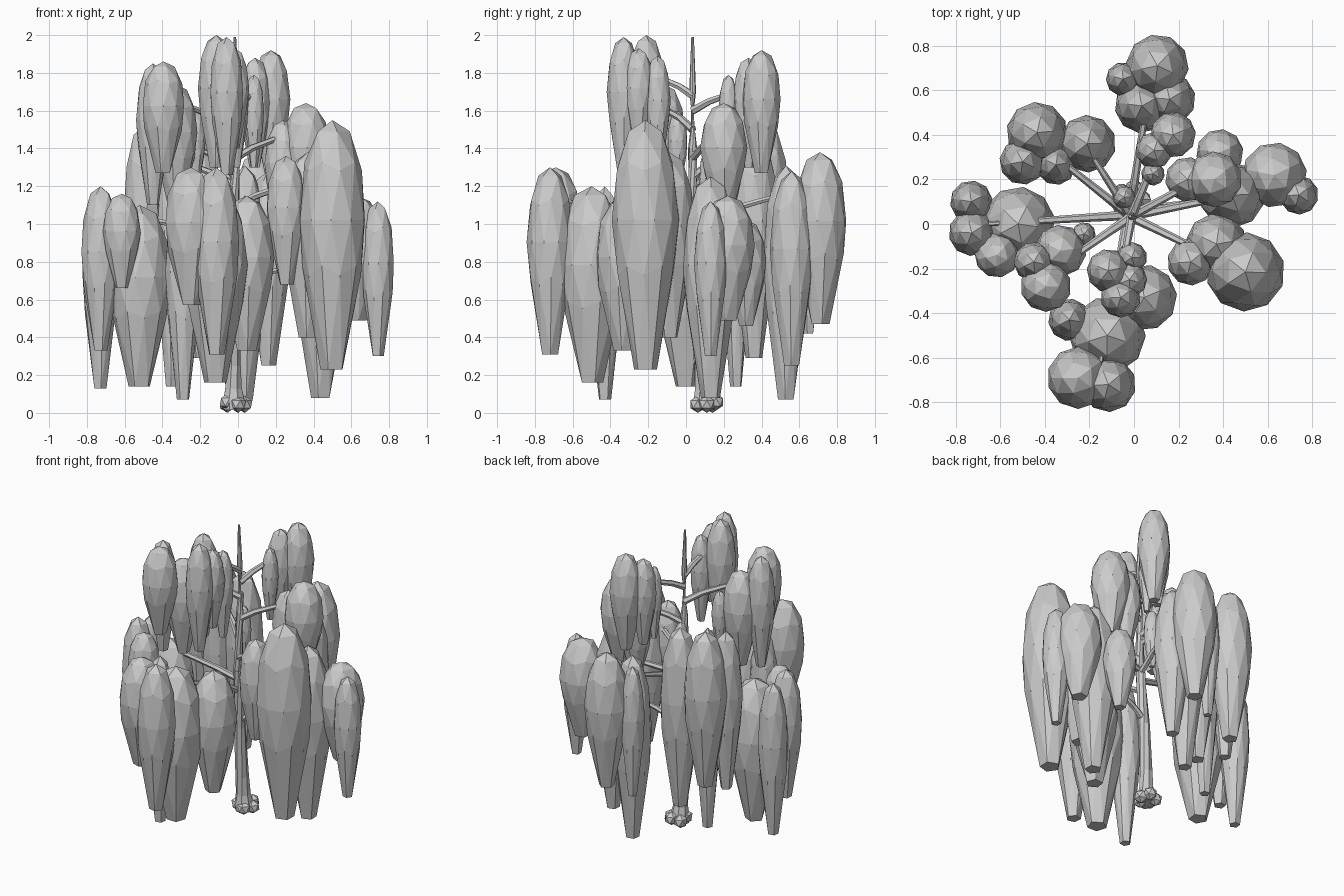
import bpy
import bmesh
import math
import random
from mathutils import Matrix, Vector

random.seed(4)
cube = bpy.data.objects.get("Cube")
if cube:
    bpy.data.objects.remove(cube, do_unlink=True)

grey = bpy.data.materials.new("plain grey")
grey.use_nodes = True
grey.diffuse_color = (0.6, 0.6, 0.6, 1)
grey.node_tree.nodes["Principled BSDF"].inputs["Base Color"].default_value = grey.diffuse_color


def add_mesh(name, bm):
    """Turn a bmesh into a flat-shaded grey object."""
    bmesh.ops.recalc_face_normals(bm, faces=bm.faces)
    mesh = bpy.data.meshes.new(name)
    bm.to_mesh(mesh)
    bm.free()
    mesh.materials.append(grey)
    obj = bpy.data.objects.new(name, mesh)
    bpy.context.collection.objects.link(obj)
    return obj


def tube(name, points, radii, sides):
    """Low-poly tapered tube through a few points."""
    bm = bmesh.new()
    points = [Vector(p) for p in points]
    rings = []
    for i, (p, r) in enumerate(zip(points, radii)):
        along = points[min(i + 1, len(points) - 1)] - points[max(i - 1, 0)]
        turn = along.to_track_quat("Z", "Y")
        ring = []
        for k in range(sides):
            a = math.tau * k / sides
            ring.append(bm.verts.new(p + turn @ Vector((r * math.cos(a), r * math.sin(a), 0))))
        rings.append(ring)
    for low, high in zip(rings, rings[1:]):
        for k in range(sides):
            n = (k + 1) % sides
            bm.faces.new((low[k], low[n], high[n], high[k]))
    bm.faces.new(rings[0][::-1])
    bm.faces.new(rings[-1])
    return add_mesh(name, bm)


def foliage(name, x, y, radius, bottom, top):
    """Hanging clump: a faceted ball drawn down to a narrow, flat tip."""
    bm = bmesh.new()
    bmesh.ops.create_icosphere(bm, subdivisions=2, radius=1)
    spin = Matrix.Rotation(random.uniform(0, math.tau), 3, "Z")
    height = top - bottom
    for v in bm.verts:
        z = v.co.z
        if z > 0:
            drop, width = 0.4 * (1 - z) ** 1.15, 1.04
        elif z > -0.7:
            drop, width = 0.4 - 0.42 * z, 1.06
        else:
            drop, width = 1, 0.72
        flat = spin @ Vector((v.co.x, v.co.y, 0)) * radius * width
        v.co = (x + flat.x, y + flat.y, top - height * drop)
    return add_mesh(name, bm)


def trunk_at(z):
    return Vector((-0.02 - 0.01 * math.sin(z * 3), 0.1 - 0.065 * min(z, 1), z))


def limb(name, start, end, clumps):
    """One branch rising from the trunk, with its hanging clumps."""
    a, b = trunk_at(start), Vector(end)
    bend = a.lerp(b, 0.25)
    bend.z = a.z + 0.4 * (b.z - a.z)
    tube(name + "_branch", [a, bend, a.lerp(b, 0.6) + Vector((0, 0, 0.02)), b],
         [0.022, 0.019, 0.016, 0.01], 6)
    for i, clump in enumerate(clumps):
        foliage(f"{name}_foliage_{i + 1}", *clump)


# Trunk and knobbly root flare
heights = [0.02, 0.07, 0.13, 0.25, 0.6, 1, 1.4, 1.7, 1.99]
tube("trunk", [trunk_at(z) for z in heights],
     [0.06, 0.06, 0.047, 0.042, 0.037, 0.031, 0.024, 0.018, 0.007], 8)
for i in range(5):
    angle = math.tau * i / 5
    bm = bmesh.new()
    bmesh.ops.create_icosphere(bm, subdivisions=1, radius=0.046)
    bmesh.ops.translate(bm, verts=bm.verts, vec=(
        -0.015 + 0.05 * math.cos(angle), 0.11 + 0.05 * math.sin(angle), 0.046 + 0.012 * (i % 2)))
    add_mesh(f"root_{i + 1}", bm)

# Upper limbs; each clump is x, y, radius, bottom, top
limb("top_front", 1.68, (-0.06, -0.25, 1.8), [
    (-0.115, -0.21, 0.092, 1.3, 2),
    (-0.06, -0.33, 0.085, 1.26, 1.99),
    (-0.01, -0.15, 0.065, 1.3, 1.89),
    (-0.02, -0.25, 0.075, 1.4, 1.93),
])
limb("top_back", 1.6, (0.13, 0.38, 1.72), [
    (0.175, 0.4, 0.097, 1.27, 1.92),
    (0.09, 0.33, 0.078, 1.3, 1.88),
    (0.085, 0.225, 0.05, 1.3, 1.79),
])
limb("top_right", 1.5, (-0.38, -0.22, 1.65), [
    (-0.395, -0.28, 0.108, 1.27, 1.86),
    (-0.45, -0.17, 0.085, 1.1, 1.85),
    (-0.33, -0.12, 0.11, 1.1, 1.74),
    (-0.225, -0.045, 0.05, 1.2, 1.6),
])

# Middle limbs
limb("middle_left", 1.35, (0.33, 0.22, 1.48), [
    (0.385, 0.32, 0.1, 0.46, 1.02),
    (0.24, 0.2, 0.095, 0.98, 1.55),
    (0.36, 0.2, 0.118, 1.05, 1.64),
])
limb("middle_back_right", 1.2, (-0.4, 0.34, 1.35), [
    (-0.435, 0.41, 0.13, 0.5, 1.55),
    (-0.5, 0.28, 0.098, 0.45, 1.52),
    (-0.35, 0.265, 0.085, 0.14, 1.5),
])
limb("inner_back_right", 1.25, (-0.21, 0.34, 1.4), [
    (-0.21, 0.36, 0.122, 0.29, 1.5),
    (-0.045, 0.12, 0.05, 1, 1.4),
])
limb("middle_front_left", 1.08, (0.42, -0.18, 1.25), [
    (0.5, -0.215, 0.168, 0.23, 1.55),
    (0.255, -0.17, 0.1, 0.68, 1.36),
    (0.37, -0.09, 0.13, 0.4, 1.38),
])

# Lower limbs
limb("low_back", 0.98, (0.07, 0.62, 1.18), [
    (0.105, 0.71, 0.133, 0.47, 1.38),
    (-0.05, 0.65, 0.072, 0.42, 1.3),
    (0.035, 0.53, 0.115, 0.07, 1.31),
    (0.16, 0.56, 0.11, 0.25, 1.28),
])
limb("low_left", 1, (0.65, 0.17, 1.05), [
    (0.44, 0.13, 0.14, 0.08, 1.25),
    (0.63, 0.22, 0.138, 0.49, 1.15),
    (0.74, 0.13, 0.083, 0.3, 1.12),
])
limb("low_right", 0.93, (-0.66, 0, 1.03), [
    (-0.52, 0, 0.158, 0.14, 1.1),
    (-0.73, 0.1, 0.09, 0.13, 1.16),
    (-0.728, -0.04, 0.098, 0.33, 1.2),
    (-0.615, -0.14, 0.095, 0.66, 1.16),
])
limb("low_front", 0.85, (-0.15, -0.62, 1.12), [
    (0.045, -0.33, 0.14, 0.33, 1.15),
    (-0.12, -0.5, 0.163, 0.16, 1.2),
    (-0.25, -0.69, 0.132, 0.57, 1.3),
    (-0.115, -0.72, 0.117, 0.31, 1.3),
    (-0.29, -0.43, 0.09, 0.07, 1.2),
])
limb("lowest_left", 0.64, (0.3, 0.1, 0.78), [])
